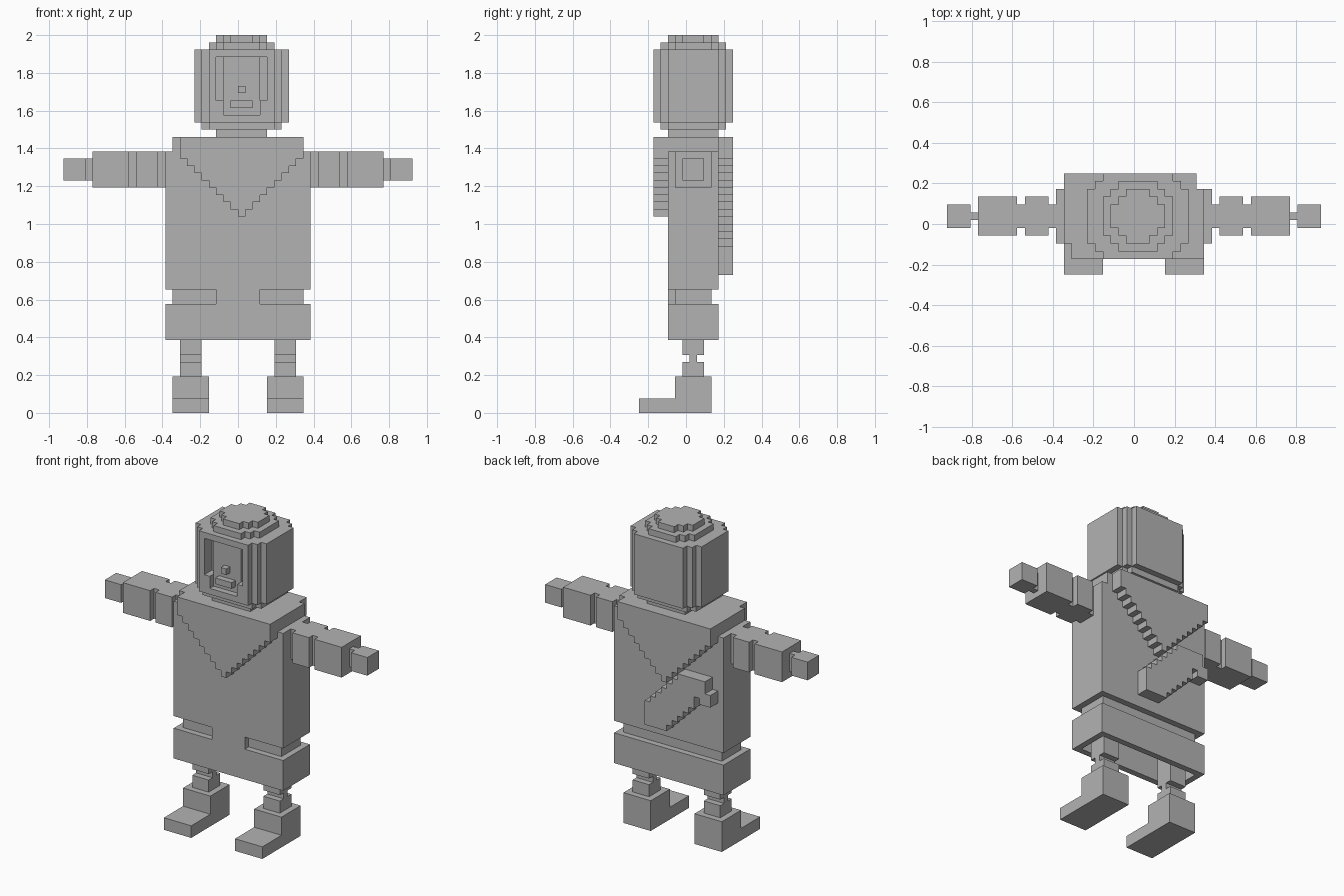
import bpy, bmesh, math

if "Cube" in bpy.data.objects:
    bpy.data.objects.remove(bpy.data.objects["Cube"])

U = 2 / 52          # edge of one cube cell
Y_MID = 6.5         # cell depth that lies on y = 0

gray = bpy.data.materials.new("plain_gray")
gray.diffuse_color = (0.45, 0.45, 0.45, 1)
gray.use_nodes = True
gray.node_tree.nodes["Principled BSDF"].inputs["Base Color"].default_value = gray.diffuse_color


def box(x0, x1, y0, y1, z0, z1):
    """Cells filling a box, in cell units."""
    return {(x, y, z) for x in range(x0, x1) for y in range(y0, y1) for z in range(z0, z1)}


def mirror(cells):
    return {(-1 - x, y, z) for x, y, z in cells}


def build(name, cells):
    """Make one object from the outer faces of a set of cells."""
    bm = bmesh.new()
    verts = {}

    def vert(p):
        if p not in verts:
            verts[p] = bm.verts.new((p[0] * U, (p[1] - Y_MID) * U, p[2] * U))
        return verts[p]

    for c in sorted(cells):
        for axis in range(3):
            a, b = (axis + 1) % 3, (axis + 2) % 3
            for side in (0, 1):
                n = list(c)
                n[axis] += 1 if side else -1
                if tuple(n) in cells:
                    continue
                ring = []
                for da, db in ((0, 0), (1, 0), (1, 1), (0, 1)):
                    p = list(c)
                    p[axis] += side
                    p[a] += da
                    p[b] += db
                    ring.append(vert(tuple(p)))
                bm.faces.new(ring if side else ring[::-1])
    # join coplanar cell faces into large flat faces
    bmesh.ops.dissolve_limit(bm, angle_limit=math.radians(1), verts=bm.verts[:],
                             edges=bm.edges[:], delimit={'NORMAL'})
    mesh = bpy.data.meshes.new(name)
    bm.to_mesh(mesh)
    bm.free()
    mesh.materials.append(gray)
    obj = bpy.data.objects.new(name, mesh)
    bpy.context.collection.objects.link(obj)


def pair(name, cells):
    build("right_" + name, cells)
    build("left_" + name, mirror(cells))


# Feet and jointed legs
pair("foot", box(4, 9, 5, 10, 0, 5) | box(4, 9, 0, 5, 0, 2))
pair("leg", box(5, 8, 6, 9, 5, 7) | box(5, 8, 7, 8, 7, 8) | box(5, 8, 6, 9, 8, 15))

# Arms with narrow shoulder, elbow and wrist joints
pair("arm", box(10, 11, 6, 9, 31, 36) | box(11, 14, 5, 10, 31, 36)
     | box(14, 15, 6, 9, 31, 36) | box(15, 20, 5, 10, 31, 36))
pair("hand", box(20, 21, 7, 8, 32, 35) | box(21, 24, 6, 9, 32, 35))

# Body: hollow skirt, recessed waist with front tab, torso
body = box(-10, 10, 4, 11, 10, 15) - box(-9, 9, 5, 10, 10, 15)
body |= box(-9, 9, 5, 10, 15, 17) | box(-3, 3, 4, 5, 15, 17)
body |= box(-10, 10, 4, 11, 17, 36)
build("body", body)

# Shawl: shoulder slab with stepped triangles in front and behind
shawl = box(-9, 9, 4, 11, 36, 38)
for z in range(27, 38):
    s = min(z - 27, 8)
    shawl |= box(-s, s + 1, 2, 4, z, z + 1)
    shawl |= box(-s - 1, s, 11, 13, z, z + 1) | box(-1, 0, 11, 13, z, z + 1)
# Diagonal tail of the shawl on the back
for z in range(19, 29):
    top = min(3, 25 - z)
    low = max(-6, 18 - z)
    if low < top:
        shawl |= box(low, top, 11, 13, z, z + 1)
shawl |= box(-8, -5, 11, 13, 26, 29) | box(-9, -7, 11, 13, 25, 27)
build("shawl", shawl)


def layer(z0, z1, *steps):
    """Stepped round slab; each step is (half width, half depth) around the head centre."""
    cells = set()
    for w, d in steps:
        cells |= box(-w, w + 1, 7 - d, 8 + d, z0, z1)
    return cells


# Head: rounded block with stepped crown, chin and neck
head = layer(38, 39, (3, 3))
head |= layer(39, 40, (5, 3), (4, 4))
head |= layer(40, 50, (6, 3), (5, 4), (4, 5))
head |= layer(50, 51, (4, 2), (3, 3), (2, 4))
head |= layer(51, 52, (3, 1), (2, 2), (1, 3))
# Face opening, with deeper slots on both sides
head -= box(-2, 3, 2, 3, 41, 49) | box(-3, 4, 2, 4, 43, 49) - box(-2, 3, 3, 4, 43, 49)
# Nose and mouth
head |= box(0, 1, 2, 3, 44, 45) | box(-1, 2, 2, 3, 42, 43)
build("head", head)
